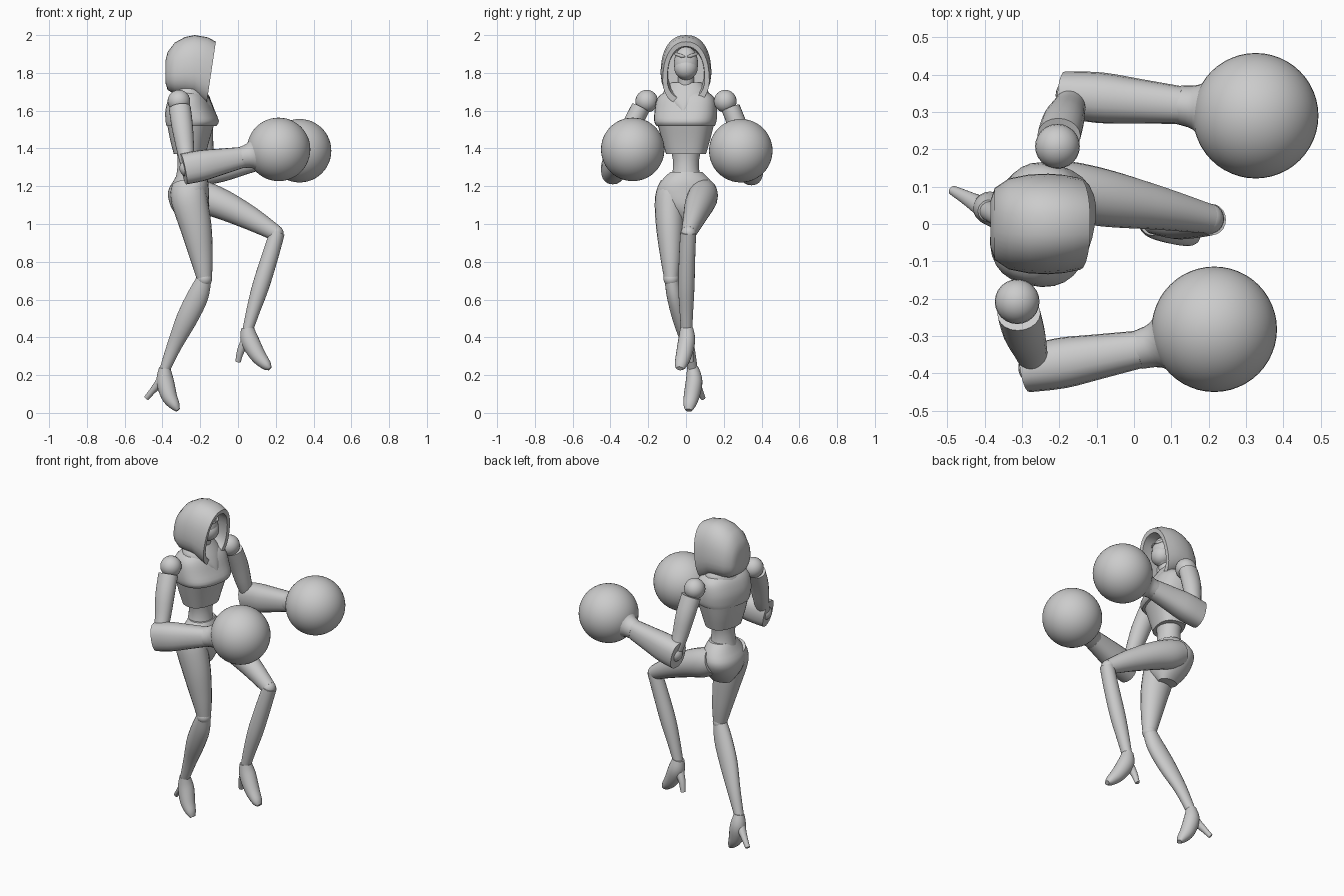
import bpy, bmesh, math
from mathutils import Vector, Matrix

cube = bpy.data.objects.get("Cube")
if cube:
    bpy.data.objects.remove(cube, do_unlink=True)

grey = bpy.data.materials.new("plain_grey")
grey.use_nodes = True
grey.diffuse_color = (0.6, 0.6, 0.6, 1)
grey.node_tree.nodes["Principled BSDF"].inputs["Base Color"].default_value = (0.6, 0.6, 0.6, 1)


def finish(name, bm, angle=40):
    bmesh.ops.recalc_face_normals(bm, faces=bm.faces)
    mesh = bpy.data.meshes.new(name)
    bm.to_mesh(mesh)
    bm.free()
    mesh.materials.append(grey)
    obj = bpy.data.objects.new(name, mesh)
    bpy.context.collection.objects.link(obj)
    bpy.ops.object.select_all(action='DESELECT')
    obj.select_set(True)
    bpy.context.view_layer.objects.active = obj
    bpy.ops.object.shade_smooth_by_angle(angle=math.radians(angle))
    return obj


def loft(name, rings, angle=40):
    """Skin a list of equal-sized point rings and cap both ends."""
    bm = bmesh.new()
    rows = [[bm.verts.new(p) for p in ring] for ring in rings]
    n = len(rows[0])
    for a, b in zip(rows, rows[1:]):
        for i in range(n):
            bm.faces.new((a[i], a[(i + 1) % n], b[(i + 1) % n], b[i]))
    bm.faces.new(rows[0][::-1])
    bm.faces.new(rows[-1])
    return finish(name, bm, angle)


def oval(n=24, power=1.0):
    """Unit superellipse points; power below 1 makes it boxier."""
    def bend(v):
        return math.copysign(abs(v) ** power, v)
    return [(bend(math.cos(2 * math.pi * i / n)), bend(math.sin(2 * math.pi * i / n))) for i in range(n)]


def smooth(rows, steps):
    """Catmull-Rom refinement of a list of number rows."""
    out = []
    for i in range(len(rows) - 1):
        a, b, c, d = (rows[min(max(i + k, 0), len(rows) - 1)] for k in (-1, 0, 1, 2))
        for s in range(steps):
            t = s / steps
            out.append([0.5 * (2 * q + (r - p) * t + (2 * p - 5 * q + 4 * r - s4) * t * t
                               + (3 * q - p - 3 * r + s4) * t ** 3) for p, q, r, s4 in zip(a, b, c, d)])
    return out + [list(rows[-1])]


def tube(name, rows, steps=3, power=1.0):
    """Limb along rows of (x, y, z, half width sideways, half depth)."""
    rows = smooth(rows, steps)
    pts = [Vector(r[:3]) for r in rows]
    rings = []
    for i, r in enumerate(rows):
        t = (pts[min(i + 1, len(pts) - 1)] - pts[max(i - 1, 0)]).normalized()
        side = Vector((0, 1, 0))
        side = (side - t * side.dot(t)).normalized()
        up = t.cross(side)
        rings.append([pts[i] + side * (u * r[3]) + up * (v * r[4]) for u, v in oval(20, power)])
    return loft(name, rings)


def body(name, rows, turn, power=0.85, steps=3, angle=40):
    """Upright form from rows of (z, back, front, half width), turned about the spine."""
    spin = Matrix.Rotation(math.radians(turn), 3, 'Z')
    rings = []
    for z, back, front, w in smooth(rows, steps):
        rings.append([spin @ Vector(((front + back) / 2 + u * (front - back) / 2, v * w, 0))
                      + Vector((-0.255, 0, z)) for u, v in oval(28, power)])
    return loft(name, rings, angle)


def ball(name, centre, radius, scale=(1, 1, 1), seg=24):
    bm = bmesh.new()
    bmesh.ops.create_uvsphere(bm, u_segments=seg, v_segments=seg // 2, radius=radius)
    bmesh.ops.scale(bm, vec=scale, verts=bm.verts)
    bmesh.ops.translate(bm, vec=centre, verts=bm.verts)
    return finish(name, bm)


# Torso: corset, bust armour, waist and hips
TURN = -14.5
body("corset", [(1.37, -.08, .08, .105), (1.45, -.1, .1, .128), (1.535, -.115, .125, .15)], TURN, 0.8)
body("bust_armour", [(1.52, -.118, .135, .153), (1.545, -.122, .148, .163), (1.6, -.122, .125, .165),
                     (1.66, -.105, .1, .155), (1.695, -.08, .075, .12), (1.72, -.045, .045, .06)], TURN, 0.8)
body("waist", [(1.2, -.085, .085, .1), (1.27, -.07, .07, .073), (1.34, -.065, .065, .07),
               (1.42, -.075, .075, .09)], TURN / 2, 1)
body("hips", [(1.275, -.06, .075, .085), (1.23, -.085, .095, .13), (1.17, -.115, .1, .155),
              (1.09, -.1, .1, .115), (1.02, -.05, .07, .04)], 6, 0.95)
body("cowl", [(1.6, -.06, .128, .03), (1.64, -.1, .115, .1), (1.69, -.09, .09, .125),
              (1.75, -.06, .05, .08)], TURN / 2, 1)
tube("neck", [(-.25, 0, 1.66, .045, .045), (-.225, 0, 1.82, .04, .04)])

# Hood: arched rings from the back, over the rim and into the recess
hood = [(-.385, 1.75, 1.86, .06), (-.373, 1.71, 1.91, .095), (-.335, 1.687, 1.96, .12), (-.28, 1.68, 1.99, .131),
        (-.23, 1.675, 2.0, .133), (-.175, 1.655, 1.988, .13), (-.13, 1.63, 1.965, .122),
        (-.132, 1.66, 1.94, .098), (-.17, 1.68, 1.94, .1), (-.25, 1.7, 1.93, .095)]
rings = []
for x, low, high, w in hood:
    lean = 0.15 if x > -.2 else 0.0
    mid, half = (low + high) / 2, (high - low) / 2
    ring = []
    for u, v in oval(32, 0.85):
        z = mid + v * half
        ring.append((x + lean * (z - 1.88), u * w * (1 - .12 * v), z))
    rings.append(ring)
loft("hood", rings, 50)

# Face with a lower mask and brow
ball("face", (-.205, 0, 1.85), 1, (.055, .064, .09))
ball("face_mask", (-.2, 0, 1.825), 1, (.057, .062, .06))
tube("brow", [(-.185, -.055, 1.9, .008, .008), (-.15, 0, 1.885, .008, .01), (-.185, .055, 1.9, .008, .008)])


def arm(side, shoulder, elbow, wrist, glove):
    """Ball shoulder, tapered upper arm, broad forearm, flared cuff and round glove."""
    s, e, w, g = map(Vector, (shoulder, elbow, wrist, glove))
    out = Vector((0, math.copysign(.015, s.y), 0))
    ball(side + "_shoulder", s, .06)
    start = s.lerp(e, .1) + out
    tube(side + "_upper_arm", [(*start, .05, .058), (*(s.lerp(e, .4) + out), .05, .056),
                               (*s.lerp(e, .75), .042, .045), (*e, .036, .034)])
    ball(side + "_elbow", e, .045)
    back = e + (e - w).normalized() * .025
    tube(side + "_forearm", [(*back, .062, .082), (*e.lerp(w, .25), .068, .082),
                             (*e.lerp(w, .6), .06, .07), (*w, .05, .056)], 3, 0.85)
    tube(side + "_glove_cuff", [(*w.lerp(g, -.05), .052, .056), (*w.lerp(g, .2), .062, .066),
                                (*w.lerp(g, .4), .1, .1), (*w.lerp(g, .55), .13, .13)])
    ball(side + "_glove", g, .168, seg=48)


arm("right", (-.313, -.208, 1.65), (-.265, -.385, 1.295), (.02, -.335, 1.352), (.215, -.282, 1.395))
arm("left", (-.205, .208, 1.65), (-.165, .345, 1.29), (.13, .318, 1.348), (.326, .29, 1.388))


def leg(side, thigh, shin, foot, heel):
    """Thigh, knee joint, shin and a high-heeled shoe."""
    tube(side + "_thigh", thigh, 4)
    ball(side + "_knee", thigh[-1][:3], .041)
    tube(side + "_shin", shin, 4)
    tube(side + "_shoe", foot, 4)
    tube(side + "_shoe_heel", heel)


# Standing leg
leg("right",
    [(-.262, -.06, 1.2, .08, .09), (-.258, -.085, 1.13, .08, .096), (-.222, -.085, .98, .073, .083),
     (-.193, -.08, .82, .055, .06), (-.178, -.078, .71, .038, .04)],
    [(-.178, -.078, .715, .036, .038), (-.212, -.06, .62, .042, .056), (-.27, -.03, .5, .042, .056),
     (-.335, .01, .36, .033, .04), (-.388, .035, .23, .027, .027)],
    [(-.388, .035, .24, .03, .03), (-.386, .043, .17, .044, .046), (-.365, .03, .09, .042, .042),
     (-.335, .018, .04, .032, .028), (-.318, .014, .014, .018, .012)],
    [(-.405, .045, .17, .028, .028), (-.445, .068, .125, .02, .018), (-.485, .09, .078, .013, .014)])

# Raised leg
leg("left",
    [(-.25, .09, 1.17, .075, .075), (-.18, .088, 1.142, .08, .085), (-.07, .068, 1.098, .076, .078),
     (.07, .042, 1.028, .058, .062), (.2, .014, .952, .04, .042)],
    [(.208, .012, .955, .042, .04), (.17, .006, .83, .043, .044), (.12, .002, .67, .043, .045),
     (.08, .002, .54, .036, .036), (.052, .003, .44, .03, .028)],
    [(.05, .003, .45, .034, .034), (.062, .004, .385, .045, .048), (.105, -.012, .305, .042, .042),
     (.15, -.028, .253, .032, .028), (.17, -.033, .235, .018, .012)],
    [(.045, .005, .385, .028, .028), (.015, .018, .33, .02, .02), (.0, .03, .27, .012, .014)])
